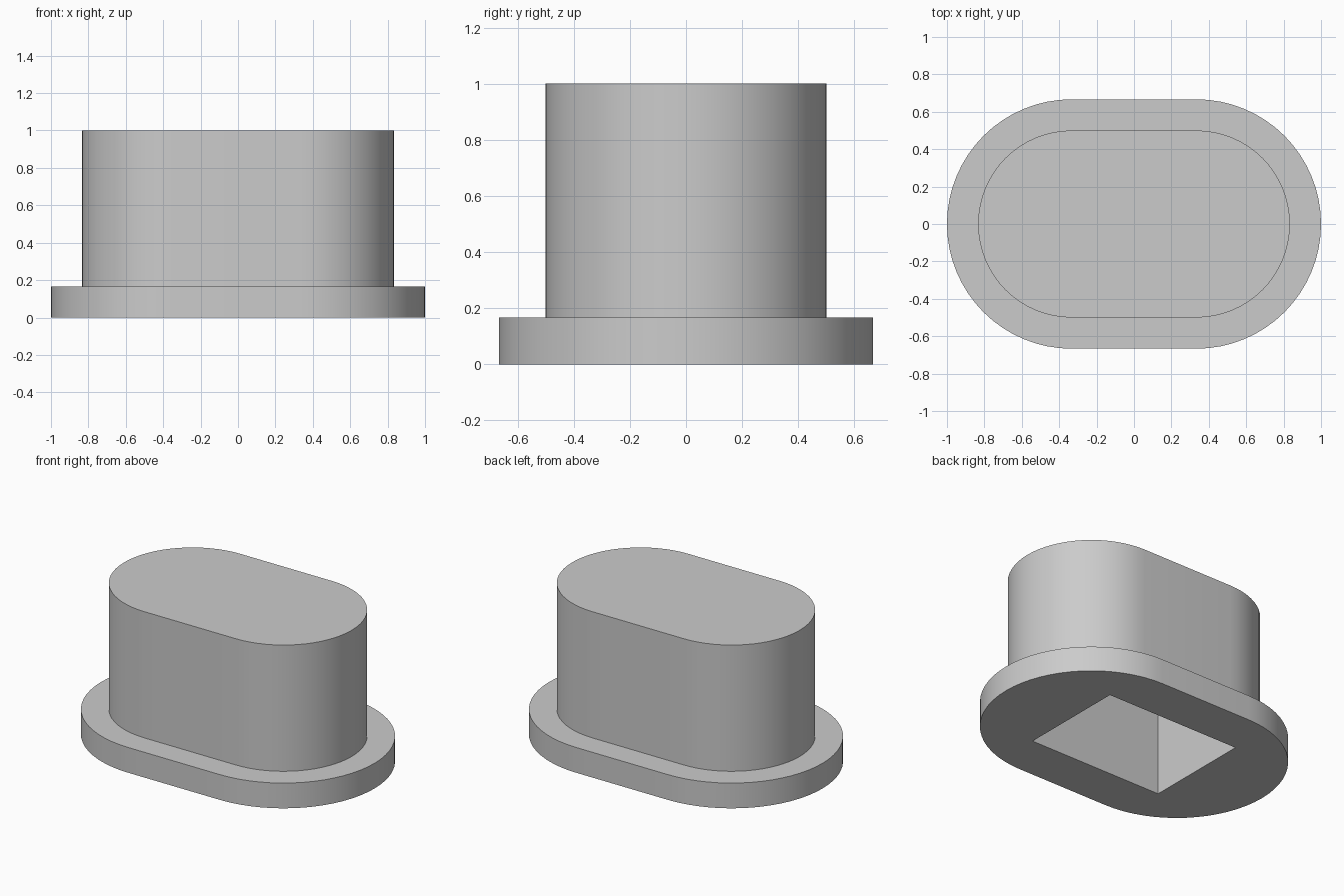
import bpy
import bmesh
from math import cos, sin, pi, radians

cube = bpy.data.objects.get("Cube")
if cube:
    bpy.data.objects.remove(cube, do_unlink=True)

grey = bpy.data.materials.new("plain grey")
grey.use_nodes = True
colour = (0.6, 0.6, 0.6, 1)
grey.diffuse_color = colour
grey.node_tree.nodes["Principled BSDF"].inputs["Base Color"].default_value = colour

HALF_STRAIGHT = 1 / 3
FLANGE_R, BODY_R = 2 / 3, 0.5
FLANGE_TOP, TOP = 1 / 6, 1.0
SOCKET_X, SOCKET_Y, SOCKET_TOP = 0.49, 0.36, 5 / 6
STEPS = 32


def stadium(bm, radius, z):
    """Ring of vertices around a rounded slot outline."""
    ring = []
    for side, start in ((1, -pi / 2), (-1, pi / 2)):
        for i in range(STEPS + 1):
            a = start + pi * i / STEPS
            ring.append(bm.verts.new((side * HALF_STRAIGHT + radius * cos(a), radius * sin(a), z)))
    return ring


def bridge(bm, lower, upper):
    for i in range(len(lower)):
        j = (i + 1) % len(lower)
        bm.faces.new((lower[i], lower[j], upper[j], upper[i]))


# Stepped plug: flange wall, flange ledge, body wall, flat top
bm = bmesh.new()
rings = [stadium(bm, r, z) for r, z in
         ((FLANGE_R, 0), (FLANGE_R, FLANGE_TOP), (BODY_R, FLANGE_TOP), (BODY_R, TOP))]
for lower, upper in zip(rings, rings[1:]):
    bridge(bm, lower, upper)
bm.faces.new(rings[-1])
bm.faces.new(rings[0][::-1])
bmesh.ops.recalc_face_normals(bm, faces=bm.faces)
mesh = bpy.data.meshes.new("stepped_plug")
bm.to_mesh(mesh)
bm.free()
plug = bpy.data.objects.new("stepped_plug", mesh)
bpy.context.collection.objects.link(plug)
mesh.materials.append(grey)

# Rectangular blind socket cut from below
bpy.ops.mesh.primitive_cube_add(size=2, location=(0, 0, SOCKET_TOP / 2 - 0.1))
cutter = bpy.context.object
cutter.name = "socket_cutter"
cutter.scale = (SOCKET_X, SOCKET_Y, SOCKET_TOP / 2 + 0.1)
cutter.data.materials.append(grey)
cutter.hide_render = True
cutter.display_type = 'WIRE'

bpy.ops.object.select_all(action='DESELECT')
plug.select_set(True)
bpy.context.view_layer.objects.active = plug
cut = plug.modifiers.new("socket", 'BOOLEAN')
cut.operation = 'DIFFERENCE'
cut.solver = 'EXACT'
cut.object = cutter
bpy.ops.object.modifier_apply(modifier=cut.name)
bpy.data.objects.remove(cutter, do_unlink=True)

bpy.ops.object.shade_smooth_by_angle(angle=radians(30))
